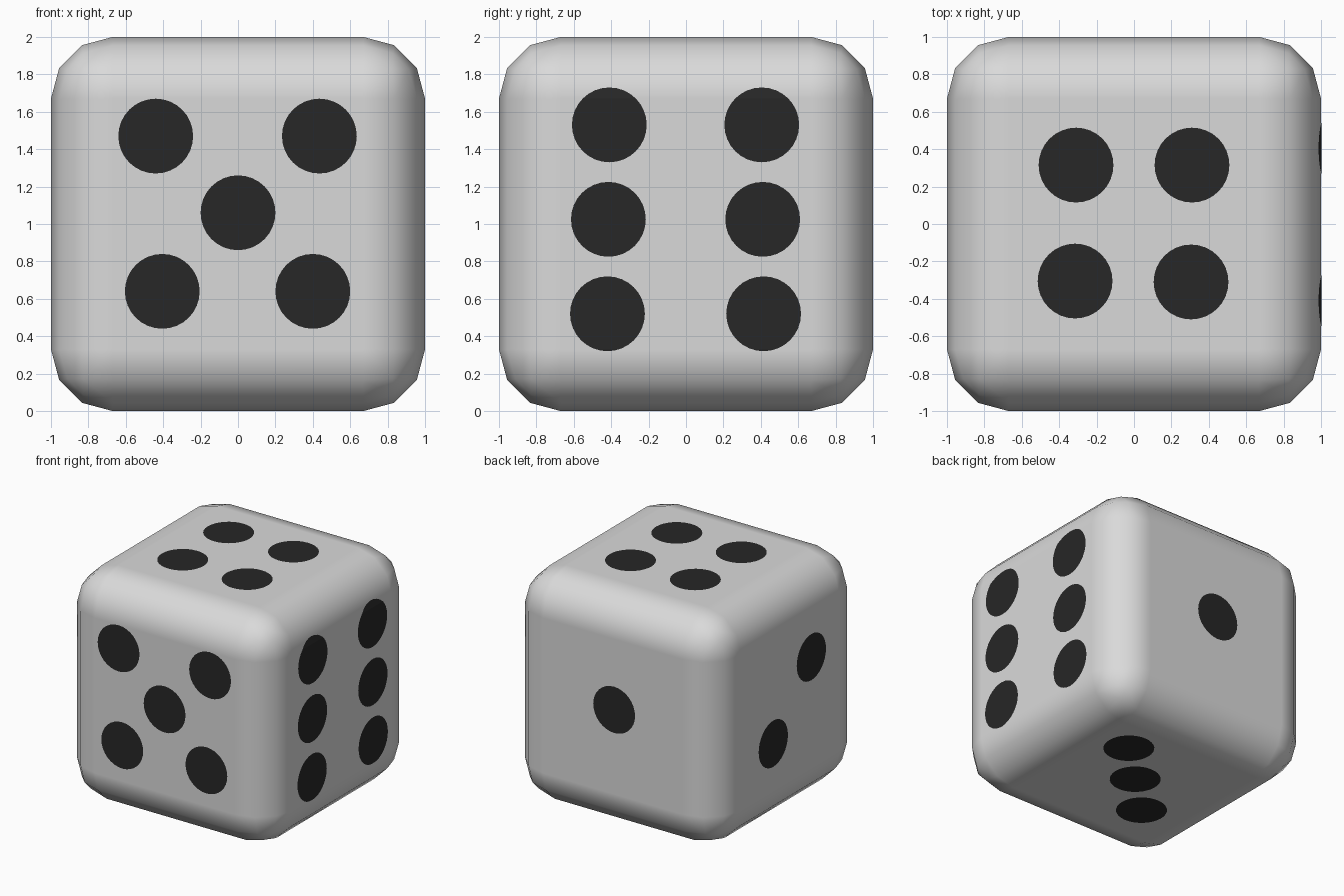
import bpy, bmesh, math
from mathutils import Vector

if "Cube" in bpy.data.objects:
    bpy.data.objects.remove(bpy.data.objects["Cube"])

BEVEL = 0.33      # rounding of the edges
FLAT = 1 - BEVEL  # half width of the flat part of a side
PIP_R = 0.2
LIFT = 0.003      # painted pips float just over the surface


def material(name, rgb):
    m = bpy.data.materials.new(name)
    m.diffuse_color = (*rgb, 1)
    m.use_nodes = True
    m.node_tree.nodes["Principled BSDF"].inputs["Base Color"].default_value = m.diffuse_color
    return m


white = material("pale_grey", (0.7, 0.7, 0.7))
black = material("pip_black", (0.02, 0.02, 0.02))

# Rounded cube body
bpy.ops.mesh.primitive_cube_add(size=2, location=(0, 0, 1))
body = bpy.context.object
body.name = "die_body"
body.data.materials.append(white)
bpy.ops.object.shade_smooth()
bev = body.modifiers.new("rounding", 'BEVEL')
bev.width = BEVEL
bev.segments = 3
bev.limit_method = 'NONE'
bev.harden_normals = True


def pips(name, u, v, n, centres):
    """Round spots on one side; parts past the flat area follow the first bevel strip."""
    u, v, n = Vector(u), Vector(v), Vector(n)
    slope = math.tan(math.radians(15))
    bm = bmesh.new()
    for a, b in centres:
        ring = [2 * math.pi * i / 32 for i in range(32)]
        bm.faces.new([bm.verts.new((a + PIP_R * math.cos(t), b + PIP_R * math.sin(t), 0))
                      for t in ring])
    for s in (1, -1):
        bmesh.ops.bisect_plane(bm, geom=bm.verts[:] + bm.edges[:] + bm.faces[:],
                               plane_co=(0, s * FLAT, 0), plane_no=(0, 1, 0))
    for w in bm.verts:
        a, b, _ = w.co
        depth = max(0, abs(b) - FLAT) * slope
        w.co = Vector((0, 0, 1)) + u * a + v * b + n * (1 + LIFT - depth)
    bm.normal_update()
    bmesh.ops.reverse_faces(bm, faces=[f for f in bm.faces if f.normal.dot(n) < 0])
    me = bpy.data.meshes.new(name)
    bm.to_mesh(me)
    bm.free()
    me.materials.append(black)
    bpy.context.collection.objects.link(bpy.data.objects.new(name, me))


X, Y, Z = (1, 0, 0), (0, 1, 0), (0, 0, 1)

# Pips of each side, measured from the middle of the side
pips("front_five_pips", X, Z, (0, -1, 0),
     [(-0.44, 0.47), (0.435, 0.47), (0, 0.06), (-0.405, -0.36), (0.4, -0.36)])
pips("right_six_pips", Y, Z, X,
     [(-0.41, 0.53), (0.405, 0.53), (-0.415, 0.025), (0.41, 0.025),
      (-0.42, -0.48), (0.415, -0.48)])
pips("top_four_pips", X, Y, Z,
     [(-0.31, 0.315), (0.31, 0.315), (-0.315, -0.305), (0.305, -0.31)])
pips("back_one_pip", X, Z, Y, [(-0.015, 0.06)])
pips("left_two_pips", Y, Z, (-1, 0, 0), [(-0.28, 0.29), (0.24, -0.26)])
pips("bottom_three_pips", X, Y, (0, 0, -1),
     [(0.38, 0.39), (0.03, 0.05), (-0.32, -0.29)])
